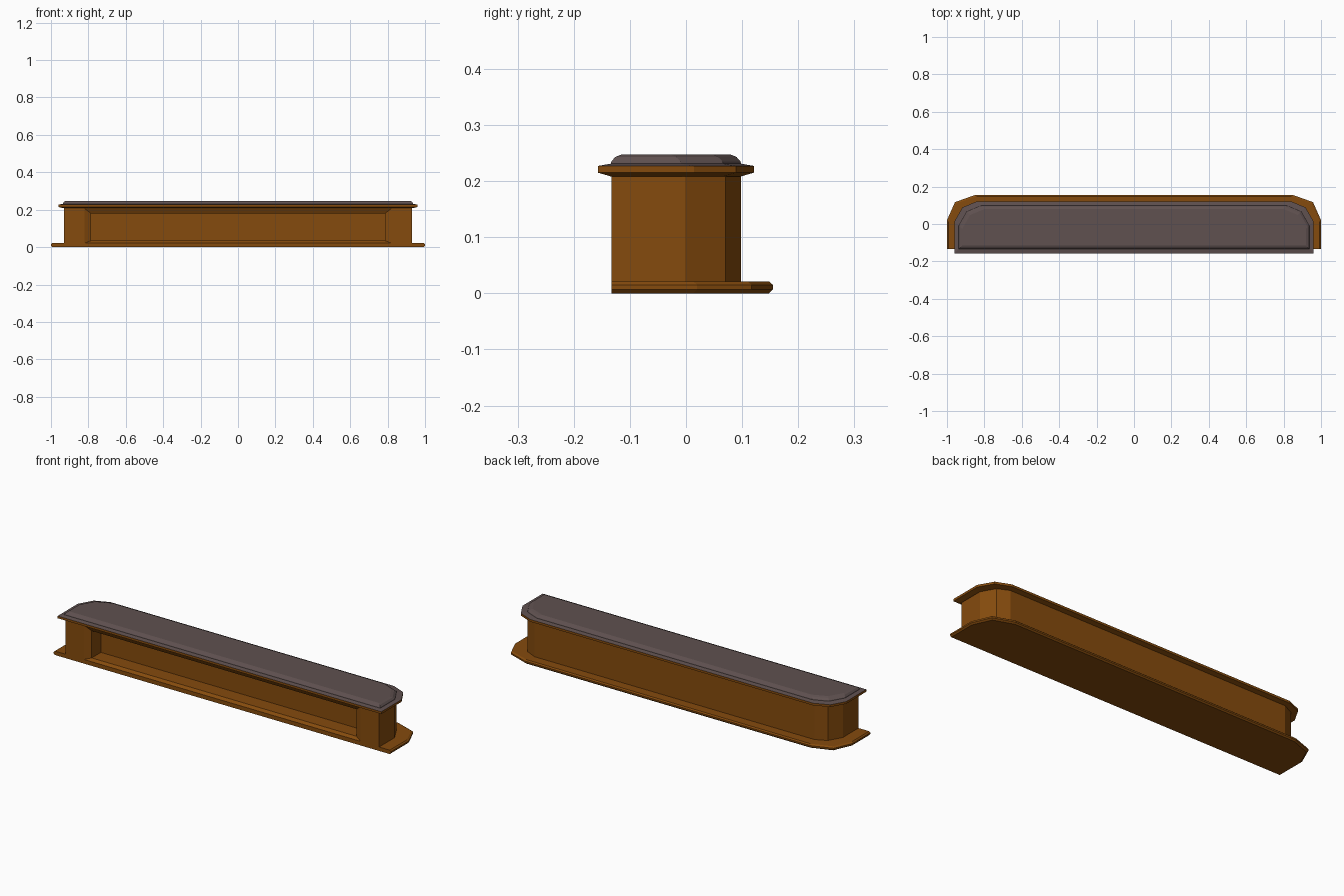
import bpy, bmesh

if "Cube" in bpy.data.objects:
    bpy.data.objects.remove(bpy.data.objects["Cube"])


def material(name, rgb):
    m = bpy.data.materials.new(name)
    m.diffuse_color = (*rgb, 1.0)
    m.use_nodes = True
    m.node_tree.nodes["Principled BSDF"].inputs["Base Color"].default_value = m.diffuse_color
    return m


WOOD = material("brown wood", (0.235, 0.07, 0.004))
STONE = material("grey stone", (0.115, 0.082, 0.08))


def outline(half_x, front, back, z, corner):
    """Long plan shape, square at the front and two-step cut at the back corners."""
    right = [(half_x, front)] + [(half_x - dx, back - dy) for dx, dy in corner]
    pts = right + [(-x, y) for x, y in reversed(right)]
    return [(x, y, z) for x, y in pts]


def rect(half_x, y, z0, z1):
    return [(-half_x, y, z0), (half_x, y, z0), (half_x, y, z1), (-half_x, y, z1)]


def loft(bm, rings, start_cap=True, end_cap=True, closed=True):
    loops = [[bm.verts.new(p) for p in r] for r in rings]
    n = len(loops[0])
    for a, b in zip(loops, loops[1:]):
        for i in range(n if closed else n - 1):
            j = (i + 1) % n
            bm.faces.new((a[i], a[j], b[j], b[i]))
    if start_cap:
        bm.faces.new(loops[0][::-1])
    if end_cap:
        bm.faces.new(loops[-1])


def finish(name, bm, mat):
    bmesh.ops.remove_doubles(bm, verts=bm.verts, dist=1e-5)
    bmesh.ops.recalc_face_normals(bm, faces=bm.faces)
    me = bpy.data.meshes.new(name)
    bm.to_mesh(me)
    bm.free()
    me.materials.append(mat)
    ob = bpy.data.objects.new(name, me)
    bpy.context.collection.objects.link(ob)


BASE_CORNER = [(0, 0.135), (0.043, 0.038), (0.15, 0)]
BODY_CORNER = [(0, 0.10), (0.04, 0.028), (0.10, 0)]
TOP_CORNER = [(0, 0.107), (0.043, 0.032), (0.12, 0)]

# Base plinth with a softened edge at the sides and back
bm = bmesh.new()
loft(bm, [outline(1.0 - d, -0.133, 0.155 - d, z, BASE_CORNER)
          for z, d in [(0, 0.007), (0.007, 0), (0.015, 0), (0.021, 0.007)]])
finish("base_plinth", bm, WOOD)

# Counter body: walls plus an open recess with a bevelled frame at the front
bm = bmesh.new()
Z0, Z1, FRONT = 0.021, 0.208, -0.133
loft(bm, [outline(0.93, FRONT, 0.098, z, BODY_CORNER) for z in (Z0, Z1)],
     False, False, closed=False)
loft(bm, [rect(0.93, FRONT, Z0, Z1),
          rect(0.82, FRONT, 0.022, 0.206),
          rect(0.785, FRONT + 0.015, 0.034, 0.179),
          rect(0.785, -0.04, 0.034, 0.179)], start_cap=False)
finish("counter_body", bm, WOOD)

# Wooden cornice under the worktop
bm = bmesh.new()
loft(bm, [outline(0.96 - d, -0.157 + d, 0.121 - d, z, TOP_CORNER)
          for z, d in [(0.208, 0.024), (0.215, 0), (0.227, 0)]])
finish("cornice", bm, WOOD)

# Stone worktop with a sloped rim and rounded-over slab
bm = bmesh.new()
loft(bm, [outline(0.96 - d, -0.157 + d, 0.121 - d, z, TOP_CORNER)
          for z, d in [(0.227, 0), (0.231, 0.023), (0.235, 0.024),
                       (0.243, 0.031), (0.247, 0.041)]], start_cap=False)
finish("stone_worktop", bm, STONE)
